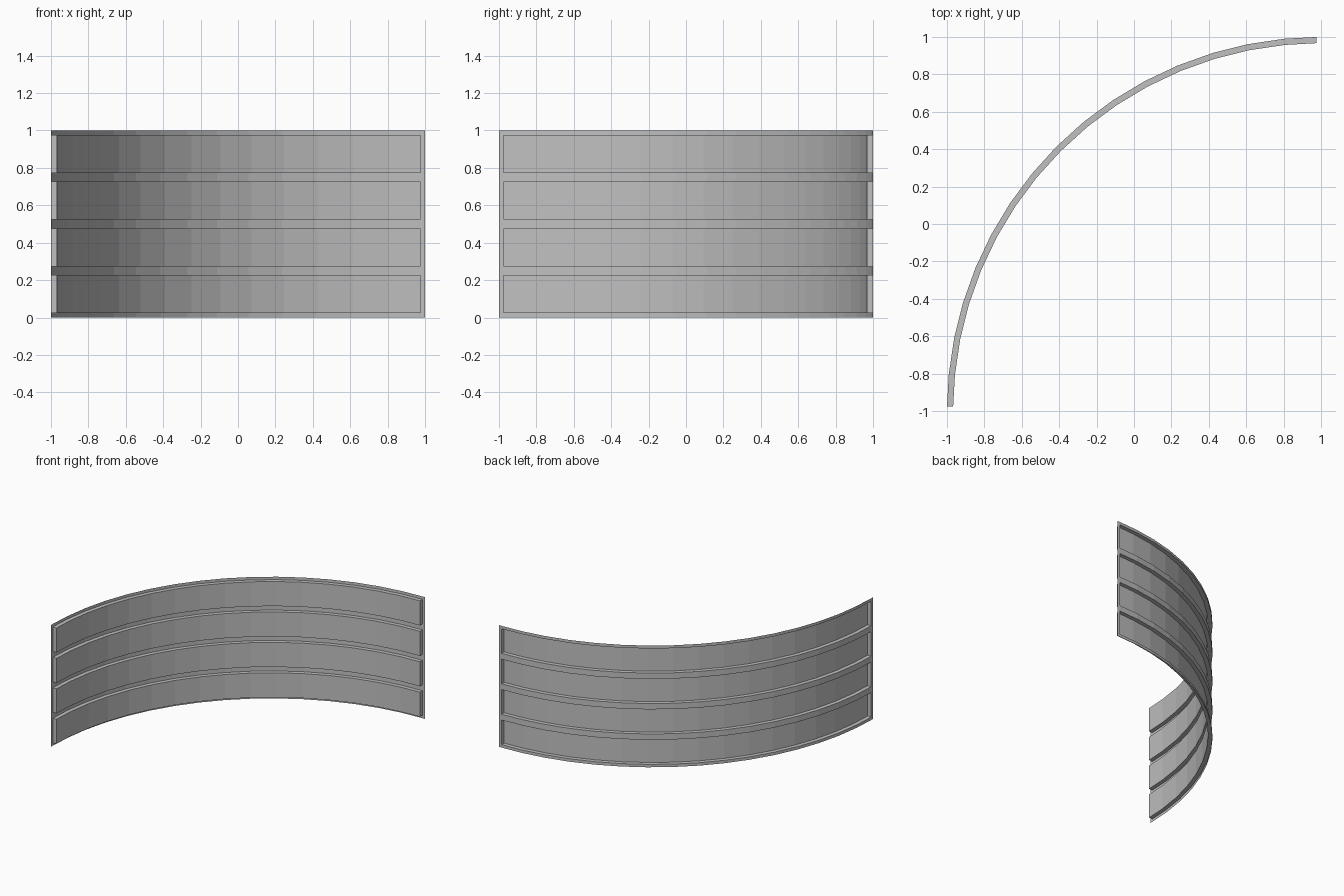
import bpy, bmesh, math

if "Cube" in bpy.data.objects:
    bpy.data.objects.remove(bpy.data.objects["Cube"], do_unlink=True)

RADIUS, SEGMENTS, ROWS = 2.0, 16, 4
BORDER, DEPTH = 0.024, 0.033

# Plain grey finish
grey = bpy.data.materials.new("light_grey")
grey.use_nodes = True
colour = (0.53, 0.53, 0.53, 1)
grey.diffuse_color = colour
grey.node_tree.nodes["Principled BSDF"].inputs["Base Color"].default_value = colour

# Columns along the quarter arc, with a narrow border column at each end
step = math.pi / 2 / SEGMENTS
edge = BORDER / RADIUS
angles = ([0, edge] + [i * step for i in range(1, SEGMENTS)]
          + [math.pi / 2 - edge, math.pi / 2])

# Levels: each row has a bottom border, a panel and a top border
row = 1 / ROWS
levels = [0]
for r in range(ROWS):
    levels += [r * row + BORDER, (r + 1) * row - BORDER]
levels.append(1)

bm = bmesh.new()
cache = {}


def vert(i, j, pressed):
    """Point on the outer sheet, or pressed in towards the arc centre."""
    key = (i, j, pressed)
    if key not in cache:
        rad = RADIUS
        a = angles[i]
        x, y = 1 - rad * math.cos(a), -1 + rad * math.sin(a)
        if pressed:
            # end columns are pressed in square to the end of the wall
            n = 0 if i == 1 else math.pi / 2 if i == len(angles) - 2 else a
            x += DEPTH * math.cos(n)
            y -= DEPTH * math.sin(n)
        cache[key] = bm.verts.new((x, y, levels[j]))
    return cache[key]


def is_panel(i, j):
    return 0 < i < len(angles) - 2 and j % 2 == 1


def wall(a, b):
    """Side of a recess, joining the outer sheet to a pressed panel."""
    bm.faces.new([vert(*a, False), vert(*b, False), vert(*b, True), vert(*a, True)])


# Frame cells stay on the outer sheet, panel cells are pressed in
for i in range(len(angles) - 1):
    for j in range(len(levels) - 1):
        corners = [(i, j), (i, j + 1), (i + 1, j + 1), (i + 1, j)]
        panel = is_panel(i, j)
        bm.faces.new([vert(*c, panel) for c in corners])
        if panel:
            neighbours = [(i - 1, j), (i, j + 1), (i + 1, j), (i, j - 1)]
            for k, cell in enumerate(neighbours):
                if not is_panel(*cell):
                    wall(corners[k], corners[(k + 1) % 4])

bmesh.ops.recalc_face_normals(bm, faces=bm.faces)

# Make the sheet face outwards, away from the arc centre
bm.faces.ensure_lookup_table()
first = bm.faces[0]
if first.normal.x > 0:
    bmesh.ops.reverse_faces(bm, faces=bm.faces)

mesh = bpy.data.meshes.new("curved_panel_wall")
bm.to_mesh(mesh)
bm.free()
mesh.materials.append(grey)
wall_object = bpy.data.objects.new("curved_panel_wall", mesh)
bpy.context.collection.objects.link(wall_object)
